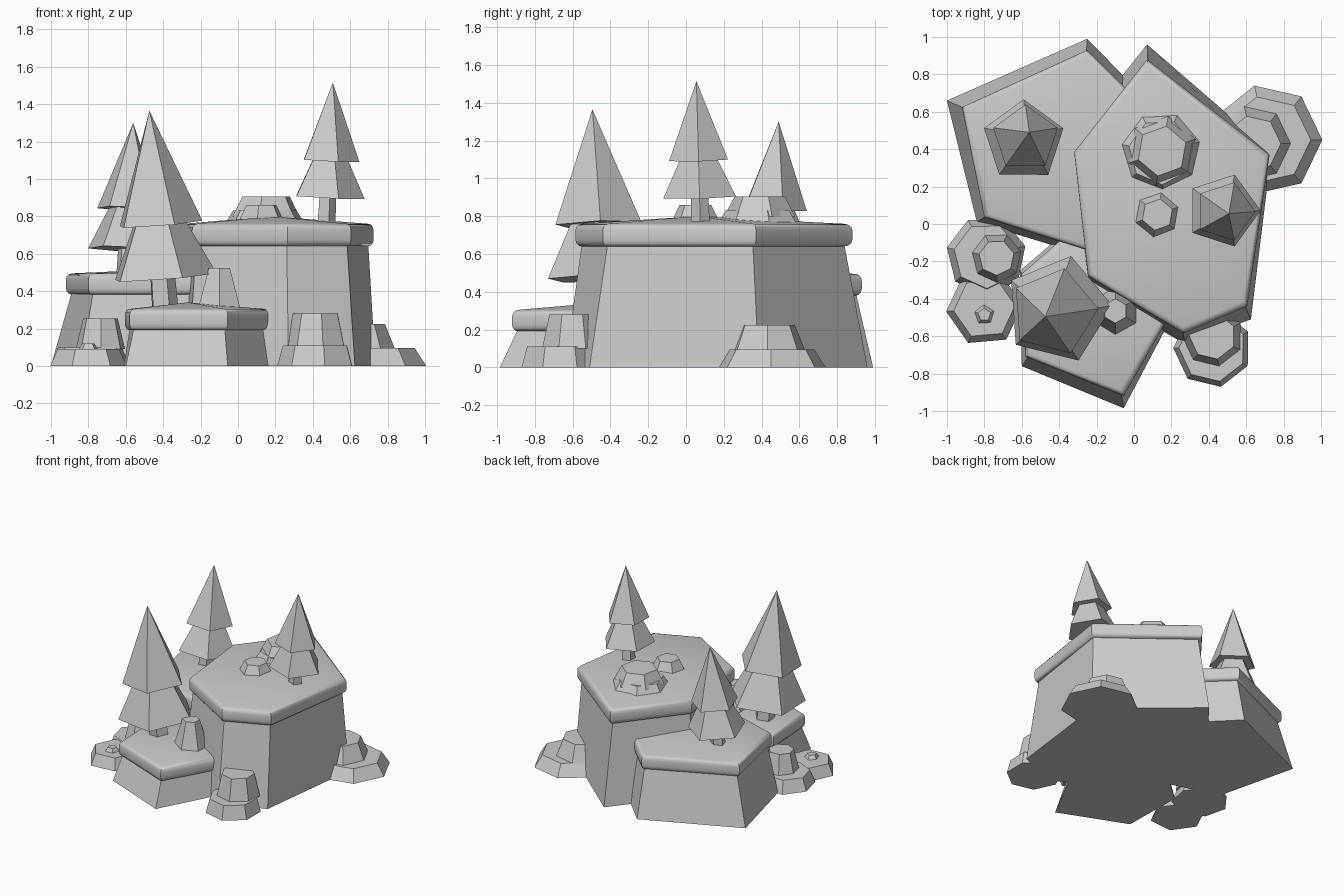
import bpy, bmesh
from math import sin, cos, radians, pi
from mathutils import Vector, Matrix

if "Cube" in bpy.data.objects:
    bpy.data.objects.remove(bpy.data.objects["Cube"])


def finish(name, bm, smooth=None):
    bmesh.ops.recalc_face_normals(bm, faces=bm.faces)
    me = bpy.data.meshes.new(name)
    bm.to_mesh(me)
    bm.free()
    ob = bpy.data.objects.new(name, me)
    bpy.context.collection.objects.link(ob)
    if smooth:
        bpy.ops.object.select_all(action='DESELECT')
        ob.select_set(True)
        bpy.context.view_layer.objects.active = ob
        bpy.ops.object.shade_smooth_by_angle(angle=radians(smooth))
    return ob


def loft(bm, rings, apex=None):
    """Skin a stack of equal-length rings, capping the bottom and the top."""
    rings = [[bm.verts.new(p) for p in r] for r in rings]
    n = len(rings[0])
    for a, b in zip(rings, rings[1:]):
        for i in range(n):
            j = (i + 1) % n
            bm.faces.new((a[i], a[j], b[j], b[i]))
    bm.faces.new(rings[0][::-1])
    if apex is None:
        bm.faces.new(rings[-1])
    else:
        tip = bm.verts.new(apex)
        for i in range(n):
            bm.faces.new((rings[-1][i], rings[-1][(i + 1) % n], tip))


def ngon(n, r, z, phase=0, c=(0, 0)):
    return [(c[0] + r * cos(phase + 2 * pi * i / n),
             c[1] + r * sin(phase + 2 * pi * i / n), z) for i in range(n)]


def plateau(name, rim, base, zb, zt, apex_z):
    n = len(rim)
    cx, cy = sum(p[0] for p in rim) / n, sum(p[1] for p in rim) / n
    mean_r = sum(((x - cx) ** 2 + (y - cy) ** 2) ** .5 for x, y in rim) / n

    def ring(inset, z):
        s = 1 - inset / mean_r
        return [(cx + (x - cx) * s, cy + (y - cy) * s, z) for x, y in rim]

    # tapering cliff
    bm = bmesh.new()
    loft(bm, [[(x, y, 0) for x, y in base], ring(.035, zb + .02)])
    finish(name + "_cliff", bm)
    # rounded overhanging cap
    bm = bmesh.new()
    r = .035
    arc = [radians(a) for a in (0, 30, 60, 90)]
    rings = [ring(r - r * sin(a), zb + r - r * cos(a)) for a in arc]
    rings += [ring(r - r * sin(a), zt - r + r * cos(a)) for a in reversed(arc)]
    loft(bm, rings, (cx, cy, apex_z))
    finish(name + "_cap", bm, 40)


def tree(name, foot, tip, phase):
    foot, tip = Vector(foot), Vector(tip)
    axis = tip - foot
    h = axis.length
    rot = Vector((0, 0, 1)).rotation_difference(axis).to_matrix().to_4x4()
    M = Matrix.Translation(foot) @ rot
    ph = radians(phase)
    bm = bmesh.new()
    loft(bm, [ngon(5, .072 * h, -.02 * h, ph), ngon(5, .065 * h, .25 * h, ph)])
    bm.transform(M)
    finish(name + "_trunk", bm)
    for part, z0, r, z1 in (("lower", .155, .278, .72), ("upper", .425, .226, 1)):
        bm = bmesh.new()
        loft(bm, [ngon(5, r * h, z0 * h, ph)], (0, 0, z1 * h))
        bm.transform(M)
        finish(name + "_" + part + "_foliage", bm)


def rock(name, *tiers):
    """Each tier: sides, centre, z range, bottom radius, top radius, phase."""
    bm = bmesh.new()
    for n, c, z0, z1, r0, r1, ph in tiers:
        loft(bm, [ngon(n, r0, z0, radians(ph), c), ngon(n, r1, z1, radians(ph), c)])
    finish(name, bm)


# Three stepped plateaus
plateau("tall_plateau",
        [(.07, .88), (.725, .37), (.605, -.44), (.265, -.585), (-.245, -.28), (-.32, .385)],
        [(.07, .96), (.735, .385), (.625, -.51), (.27, -.64), (-.265, -.33), (-.36, .42)],
        .64, .76, .80)
plateau("middle_plateau",
        [(-.92, .625), (-.25, .93), (.25, .44), (0, -.22), (-.8, .035)],
        [(-1, .66), (-.25, .99), (.27, .46), (.01, -.25), (-.84, .01)],
        .38, .495, .52)
plateau("low_plateau",
        [(-.605, -.27), (-.58, -.71), (-.055, -.92), (.17, -.525), (-.27, .02)],
        [(-.61, -.25), (-.6, -.76), (-.055, -.985), (.185, -.53), (-.27, .04)],
        .19, .305, .34)

# Trees leaning slightly
tree("right_tree", (.47, .075, .79), (.507, .055, 1.515), 0)
tree("front_tree", (-.395, -.45, .31), (-.474, -.495, 1.365), 4)
tree("back_tree", (-.595, .435, .5), (-.56, .49, 1.30), 90)

# Rocks at the foot of the cliffs
rock("front_right_rock", (7, (.42, -.665), 0, .11, .21, .18, 25),
     (7, (.42, -.60), .1, .28, .165, .125, 25))
rock("back_right_rock", (7, (.71, .45), 0, .095, .297, .235, 0),
     (7, (.635, .43), .09, .225, .205, .15, 0))
rock("left_rock", (7, (-.79, -.17), 0, .1, .215, .175, 14),
     (7, (-.735, -.18), .09, .255, .135, .095, 14))
rock("front_left_rock", (6, (-.8, -.45), 0, .09, .205, .165, 5),
     (5, (-.8, -.485), .08, .12, .06, .035, 20))

# Rocks on top of the plateaus
rock("summit_rock", (7, (.145, .385), .75, .83, .225, .175, 15),
     (6, (.15, .39), .8, .905, .19, .135, 20))
rock("small_summit_rock", (6, (.125, .05), .75, .86, .14, .085, 20))
rock("low_plateau_rock", (6, (-.1, -.465), .29, .525, .135, .065, 30))
